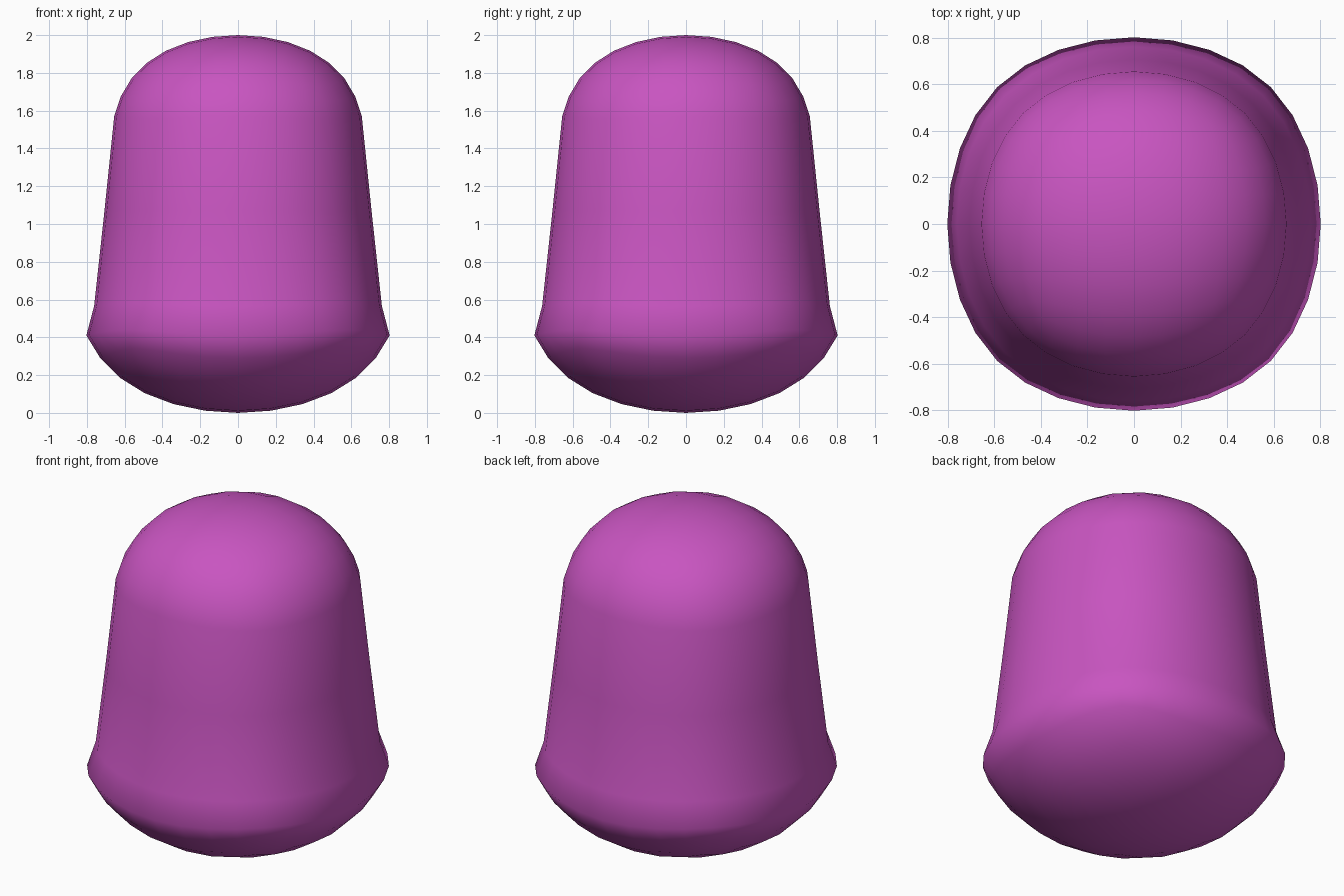
import bpy

if "Cube" in bpy.data.objects:
    bpy.data.objects.remove(bpy.data.objects["Cube"])

# Rounded cube: the base form, 32 segments around
bpy.ops.mesh.primitive_cube_add(size=2)
body = bpy.context.object
body.name = "bell_body"
sub = body.modifiers.new("round", 'SUBSURF')
sub.levels = sub.render_levels = 3
bpy.ops.object.modifier_apply(modifier=sub.name)
verts = body.data.vertices
r = max(v.co.z for v in verts)
for v in verts:
    v.co /= r

# Dome, long tapered wall, flared rim and rounded underside
ROW = 0.09        # rows closer to the equator than this are the middle row
RIM = 0.26        # below this lies the wide underside
for v in verts:
    x, y, z = v.co
    if z > ROW:                       # dome
        s, z = 0.667, 2 - (1 - z) * 0.54
    elif z > -ROW:                    # middle of the wall
        s, z = 0.707, 1.07
    elif z > -RIM:                    # foot of the wall
        s, z = 0.775, (1 + z) * 0.71
    else:                             # rim and underside
        s, z = 0.862, (1 + z) * 0.68
    v.co = (x * s, y * s, z)

body.data.polygons.foreach_set("use_smooth", [True] * len(body.data.polygons))
body.data.update()

mat = bpy.data.materials.new("magenta")
mat.diffuse_color = (0.58, 0.09, 0.53, 1)
mat.use_nodes = True
mat.node_tree.nodes["Principled BSDF"].inputs["Base Color"].default_value = mat.diffuse_color
body.data.materials.append(mat)
